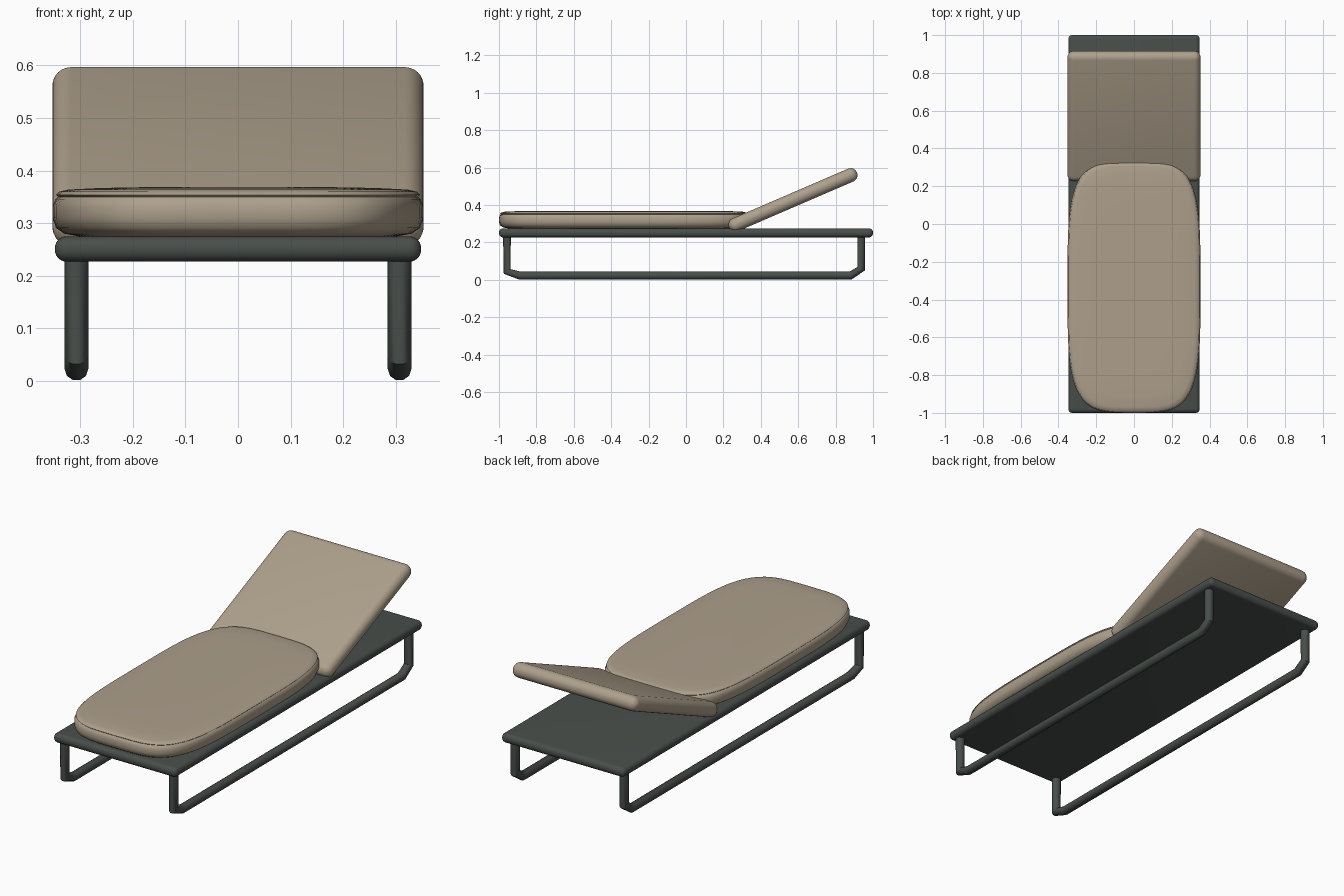
import bpy
import bmesh
import math

cube = bpy.data.objects.get("Cube")
if cube:
    bpy.data.objects.remove(cube, do_unlink=True)


def make_material(name, color):
    mat = bpy.data.materials.new(name)
    mat.use_nodes = True
    mat.diffuse_color = color
    bsdf = mat.node_tree.nodes["Principled BSDF"]
    bsdf.inputs["Base Color"].default_value = color
    bsdf.inputs["Roughness"].default_value = 0.7
    return mat


fabric = make_material("tan fabric", (0.42, 0.35, 0.26, 1))
metal = make_material("dark grey metal", (0.065, 0.077, 0.07, 1))


def finish(obj, mat, angle=40):
    obj.data.materials.append(mat)
    bpy.ops.object.select_all(action="DESELECT")
    obj.select_set(True)
    bpy.context.view_layer.objects.active = obj
    bpy.ops.object.shade_smooth_by_angle(angle=math.radians(angle))


def add_mesh(name, bm):
    mesh = bpy.data.meshes.new(name)
    bmesh.ops.recalc_face_normals(bm, faces=bm.faces)
    bm.to_mesh(mesh)
    bm.free()
    obj = bpy.data.objects.new(name, mesh)
    bpy.context.collection.objects.link(obj)
    return obj


def rounded_slab(name, size, location, tilt, radius, mat):
    bm = bmesh.new()
    bmesh.ops.create_cube(bm, size=1)
    bmesh.ops.scale(bm, vec=size, verts=bm.verts)
    bmesh.ops.bevel(bm, geom=bm.edges[:], offset=radius, segments=6,
                    profile=0.5, affect="EDGES", clamp_overlap=True)
    obj = add_mesh(name, bm)
    obj.location = location
    obj.rotation_euler.x = tilt
    finish(obj, mat)
    return obj


# Flat platform with rounded rim
rounded_slab("platform", (0.696, 2, 0.048), (0, 0, 0.251), 0, 0.022, metal)

# Tilted backrest cushion
rounded_slab("backrest", (0.706, 0.744, 0.074), (0, 0.572, 0.427),
             math.atan2(0.265, 0.615), 0.036, fabric)


# Seat cushion: stacked rounded outlines with a shallow piping groove
def outline(inset, steps=72, power=4):
    points = []
    for i in range(steps):
        a = 2 * math.pi * i / steps
        c, s = math.cos(a), math.sin(a)
        x = math.copysign(abs(c) ** (2 / power), c)
        y = math.copysign(abs(s) ** (2 / power), s)
        points.append((x * (0.352 - inset), y * (0.667 - inset) - 0.333))
    return points


seat_profile = [(0.05, 0.275), (0.022, 0.28), (0.006, 0.291), (0, 0.31),
                (0, 0.332), (0.005, 0.346), (0.01, 0.35), (0.006, 0.354),
                (0.012, 0.36), (0.03, 0.364), (0.09, 0.367), (0.2, 0.369)]
bm = bmesh.new()
rings = [[bm.verts.new((x, y, z)) for x, y in outline(inset)]
         for inset, z in seat_profile]
for low, high in zip(rings, rings[1:]):
    for i in range(len(low)):
        j = (i + 1) % len(low)
        bm.faces.new((low[i], low[j], high[j], high[i]))
bm.faces.new(rings[0])
bm.faces.new(rings[-1])
finish(add_mesh("seat_cushion", bm), fabric, 50)

# Tubular runner legs with chamfered corners
leg_path = [(-0.957, 0.25), (-0.957, 0.045), (-0.89, 0.023),
            (0.88, 0.023), (0.937, 0.06), (0.937, 0.25)]
for name, x in (("left_leg_frame", 0.307), ("right_leg_frame", -0.307)):
    curve = bpy.data.curves.new(name, "CURVE")
    curve.dimensions = "3D"
    curve.bevel_depth = 0.0225
    curve.bevel_resolution = 3
    curve.use_fill_caps = True
    spline = curve.splines.new("POLY")
    spline.points.add(len(leg_path) - 1)
    for point, (y, z) in zip(spline.points, leg_path):
        point.co = (x, y, z, 1)
    obj = bpy.data.objects.new(name, curve)
    bpy.context.collection.objects.link(obj)
    bpy.ops.object.select_all(action="DESELECT")
    obj.select_set(True)
    bpy.context.view_layer.objects.active = obj
    bpy.ops.object.convert(target="MESH")
    finish(bpy.context.view_layer.objects.active, metal)
